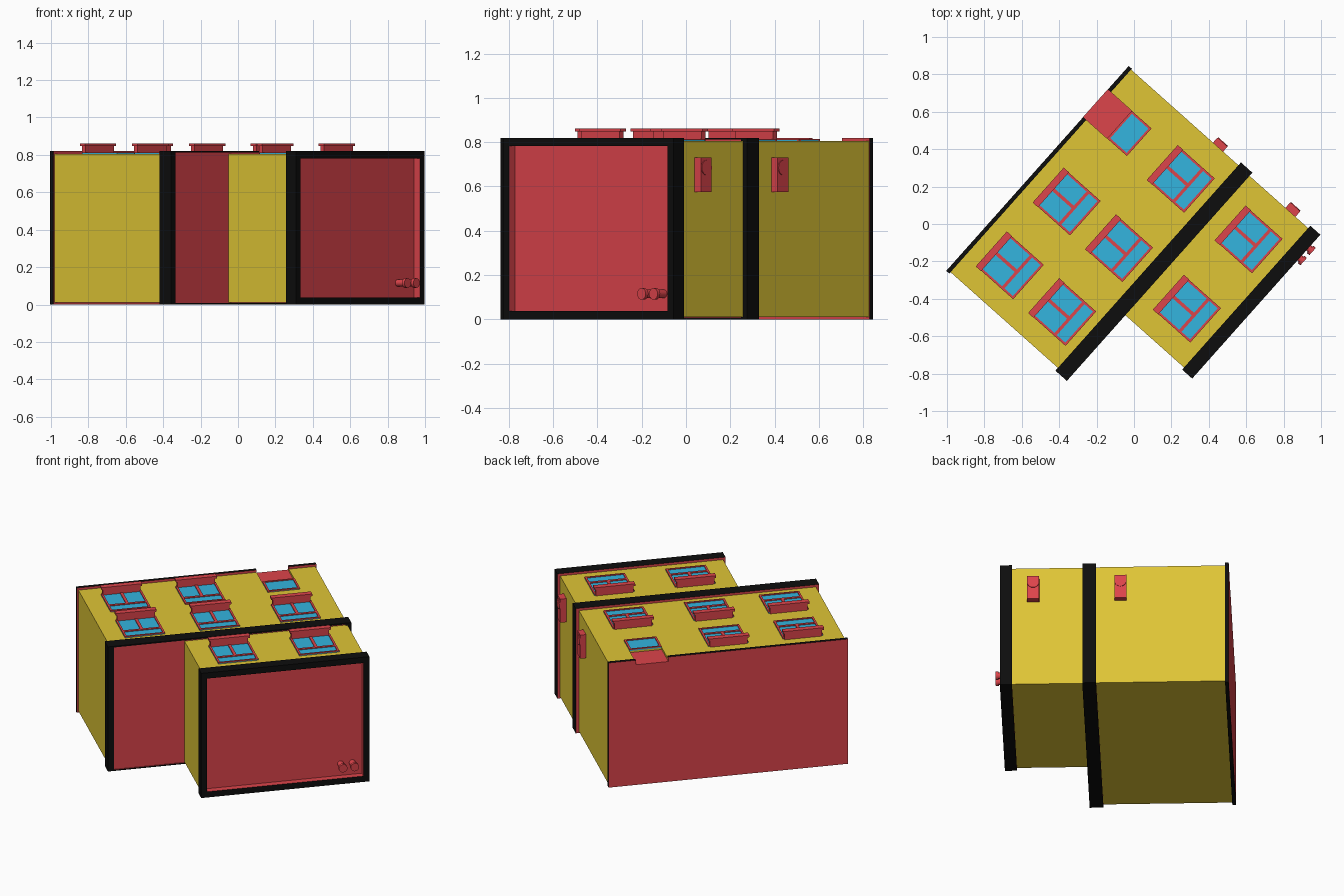
import bpy, bmesh, math
from mathutils import Vector

cube = bpy.data.objects.get("Cube")
if cube:
    bpy.data.objects.remove(cube)

TURN = math.radians(-41.7)
WALL_TOP = 0.805


def material(name, r, g, b):
    m = bpy.data.materials.new(name)
    m.use_nodes = True
    m.diffuse_color = (r, g, b, 1)
    bsdf = m.node_tree.nodes["Principled BSDF"]
    bsdf.inputs["Base Color"].default_value = (r, g, b, 1)
    bsdf.inputs["Roughness"].default_value = 0.8
    return m


YELLOW = material("wall_yellow", 0.74, 0.56, 0.036)
RED = material("trim_red", 0.72, 0.058, 0.07)
BLACK = material("edge_black", 0.004, 0.004, 0.004)
BLUE = material("glass_blue", 0.033, 0.46, 0.74)


def finish(name, bm, *mats):
    bmesh.ops.recalc_face_normals(bm, faces=bm.faces)
    mesh = bpy.data.meshes.new(name)
    bm.to_mesh(mesh)
    bm.free()
    for m in mats:
        mesh.materials.append(m)
    ob = bpy.data.objects.new(name, mesh)
    ob.rotation_euler.z = TURN
    bpy.context.collection.objects.link(ob)
    return ob


def add_box(bm, x, y, z):
    made = bmesh.ops.create_cube(bm, size=1)["verts"]
    for v in made:
        v.co = Vector([(a + b) / 2 + c * (b - a) for (a, b), c in zip((x, y, z), v.co)])


def box(name, mat, x, y, z):
    bm = bmesh.new()
    add_box(bm, x, y, z)
    return finish(name, bm, mat)


def slab(name, x, y, rim_y=0, rim_z=0, depth=0):
    """Red board with black edges; its outer face may be sunk inside a black rim."""
    bm = bmesh.new()
    add_box(bm, x, y, (0, 0.82))
    bm.normal_update()
    for f in bm.faces:
        f.material_index = 0 if abs(f.normal.x) > 0.5 else 1
    if depth:
        outer = max(bm.faces, key=lambda f: f.normal.x)
        rim = bmesh.ops.inset_individual(bm, faces=[outer], thickness=0.02)["faces"]
        for f in rim:
            f.material_index = 1
        for v in outer.verts:
            v.co.y = y[0] + rim_y if v.co.y < sum(y) / 2 else y[1] - rim_y
            v.co.z = rim_z if v.co.z < 0.41 else 0.82 - rim_z
        sunk = bmesh.ops.extrude_discrete_faces(bm, faces=[outer])["faces"][0]
        for v in sunk.verts:
            v.co.x -= depth
        sunk.material_index = 0
        for e in sunk.edges:
            for f in e.link_faces:
                f.material_index = 0
    return finish(name, bm, RED, BLACK)


# Main blocks
main_body = box("main_body", YELLOW, (-0.57, 0.22), (-0.845, 0.606), (0.01, WALL_TOP))
box("upper_body", YELLOW, (0.28, 0.715), (-0.395, 0.603), (0.01, WALL_TOP))

# Base and two roofs
base = slab("base_board", (-0.583, -0.561), (-0.855, 0.612))
slab("main_roof", (0.208, 0.29), (-0.865, 0.626), 0.036, 0.008, 0.006)
slab("upper_roof", (0.71, 0.782), (-0.41, 0.62), 0.036, 0.038, 0.042)

# Doorway notch through wall and base
DOOR_Y = (0.246, 0.444)
cutter = box("door_cutter", RED, (-0.7, -0.41), DOOR_Y, (0.785, 0.9))
cutter.hide_render = True
cutter.hide_viewport = True
for ob in (main_body, base):
    mod = ob.modifiers.new("doorway", "BOOLEAN")
    mod.object = cutter
    mod.operation = "DIFFERENCE"
    mod.solver = "EXACT"
box("door_panel", RED, (-0.584, -0.41), DOOR_Y, (0.782, 0.791))


def frame(name, x, y, bars):
    """Glass plate with a red border and extra bars."""
    t = 0.012
    box(name + "_glass", BLUE, x, y, (WALL_TOP - 0.002, WALL_TOP + 0.004))
    bm = bmesh.new()
    sides = [((x[0], x[0] + t), y), ((x[1] - t, x[1]), y),
             (x, (y[0], y[0] + t)), (x, (y[1] - t, y[1]))]
    for bx, by in sides + bars:
        add_box(bm, bx, by, (WALL_TOP - 0.002, WALL_TOP + 0.009))
    finish(name + "_frame", bm, RED)


frame("door_window", (-0.412, -0.27), DOOR_Y, [])


def window(cx, cy, n):
    name = f"window_{n}"
    x, y = (cx - 0.12, cx + 0.13), (cy - 0.123, cy + 0.123)
    bars = [((cx + 0.04, cx + 0.057), y), ((x[0], cx + 0.05), (cy - 0.009, cy + 0.009))]
    frame(name, x, y, bars)
    # Sill with a wider lip
    bm = bmesh.new()
    add_box(bm, (cx - 0.13, cx - 0.105), (cy - 0.115, cy + 0.115), (0.8, 0.85))
    add_box(bm, (cx - 0.136, cx - 0.098), (cy - 0.125, cy + 0.125), (0.848, 0.862))
    finish(name + "_sill", bm, RED)


spots = [(cx, cy) for cx in (-0.345, 0.03, 0.516) for cy in (-0.607, -0.15, 0.346)]
for missing in ((-0.345, 0.346), (0.516, -0.607)):
    spots.remove(missing)
for n, (cx, cy) in enumerate(spots, 1):
    window(cx, cy, n)


def cylinder(bm, centre, radius, length, along):
    made = bmesh.ops.create_cone(bm, cap_ends=True, segments=20, radius1=radius,
                                 radius2=radius, depth=length)["verts"]
    turn = Vector((0, 0, 1)).rotation_difference(Vector(along)).to_matrix()
    for v in made:
        v.co = turn @ v.co + Vector(centre)


# Side boxes with a round front
for n, x in enumerate((0.062, 0.583), 1):
    bm = bmesh.new()
    add_box(bm, (x - 0.036, x + 0.036), (0.59, 0.642), (0.575, 0.73))
    cylinder(bm, (x, 0.64, 0.685), 0.034, 0.012, (0, 1, 0))
    finish(f"side_box_{n}", bm, RED)

# Chimney pots on the upper roof
for n, y in enumerate((0.453, 0.525), 1):
    bm = bmesh.new()
    cylinder(bm, (0.77, y, 0.115), 0.019, 0.08, (1, 0, 0))
    cylinder(bm, (0.802, y, 0.115), 0.026, 0.018, (1, 0, 0))
    pot = finish(f"chimney_pot_{n}", bm, RED)
    bpy.ops.object.select_all(action="DESELECT")
    pot.select_set(True)
    bpy.context.view_layer.objects.active = pot
    bpy.ops.object.shade_smooth_by_angle()
